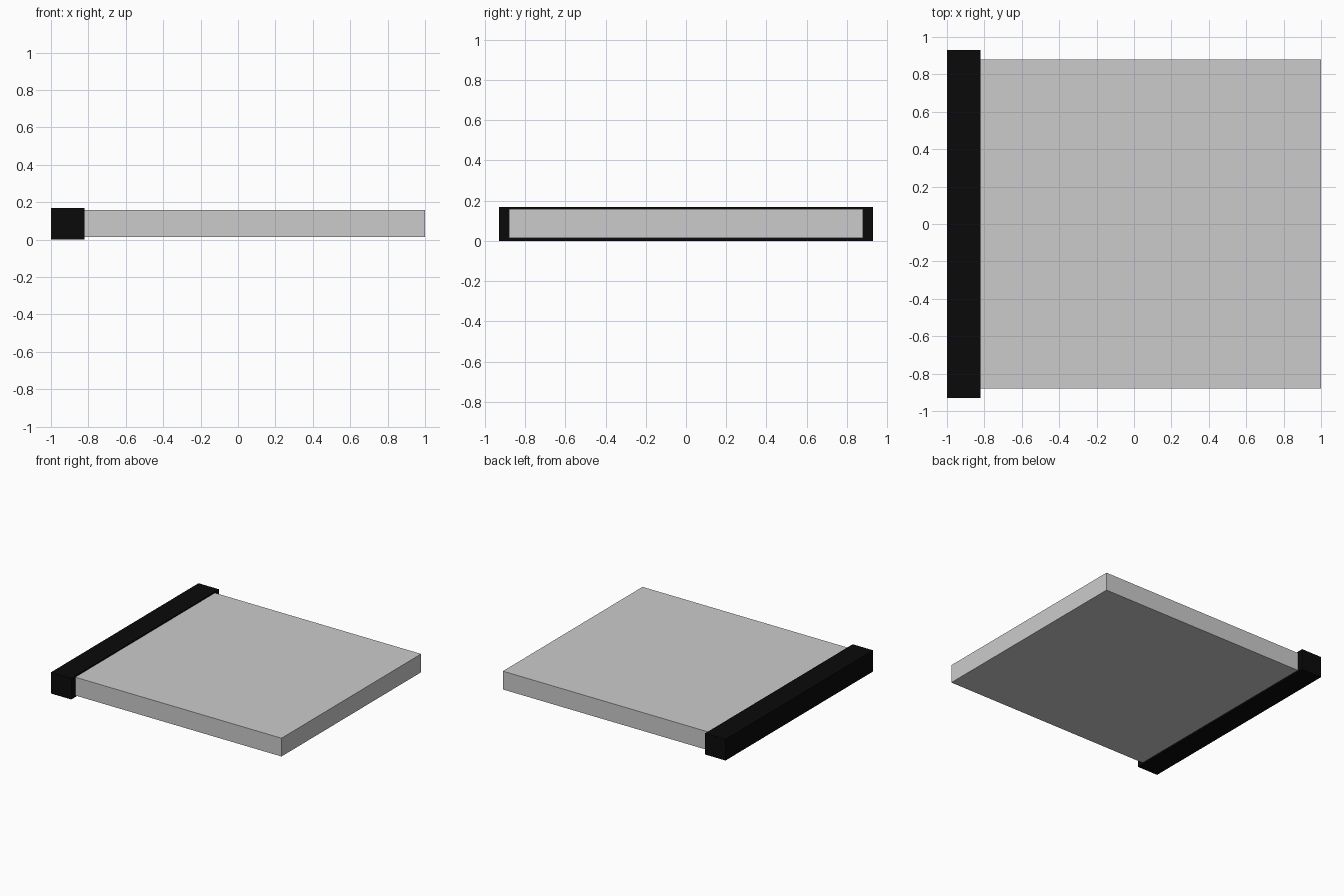
import bpy
from mathutils import Vector

if "Cube" in bpy.data.objects:
    bpy.data.objects.remove(bpy.data.objects["Cube"])


def box(name, lo, hi):
    lo, hi = Vector(lo), Vector(hi)
    bpy.ops.mesh.primitive_cube_add(size=1, location=(lo + hi) / 2)
    obj = bpy.context.object
    obj.name = name
    obj.scale = hi - lo
    bpy.ops.object.transform_apply(location=False, rotation=False, scale=True)
    return obj


# Flat panel, slightly inset from the edge bar and set into it
box("panel", (-0.83, -0.88, 0.013), (1.0, 0.88, 0.159))

# Black bar along the left edge
bar = box("edge_bar", (-1.0, -0.93, 0.0), (-0.82, 0.93, 0.169))
black = bpy.data.materials.new("black")
black.diffuse_color = (0.003, 0.003, 0.003, 1)
black.use_nodes = True
black.node_tree.nodes["Principled BSDF"].inputs["Base Color"].default_value = black.diffuse_color
bar.data.materials.append(black)
